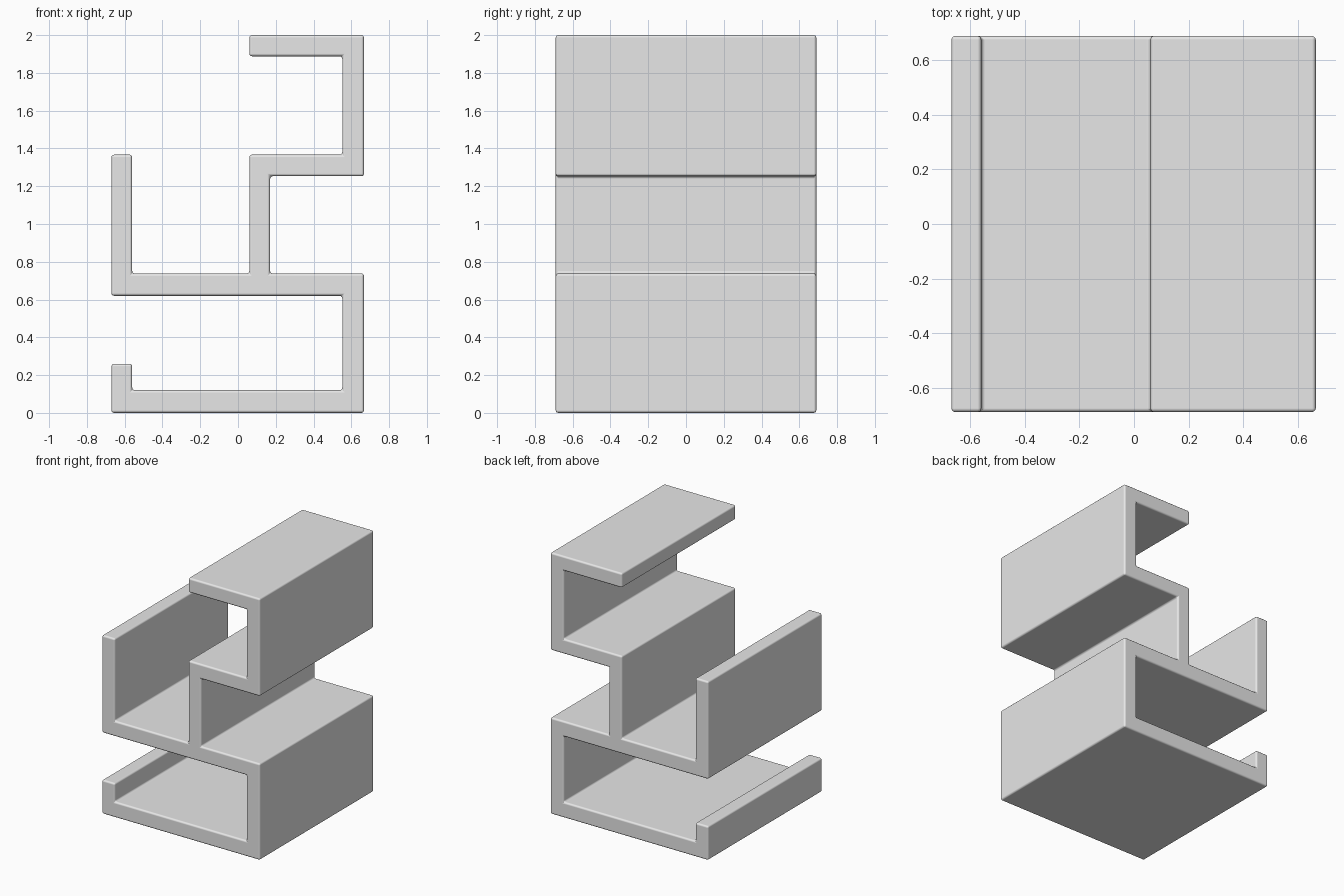
import bpy
import bmesh

cube = bpy.data.objects.get("Cube")
if cube:
    bpy.data.objects.remove(cube, do_unlink=True)

# Plain grey material
grey = bpy.data.materials.new("light_grey")
grey.use_nodes = True
colour = (0.8, 0.8, 0.8, 1.0)
grey.diffuse_color = colour
grey.node_tree.nodes["Principled BSDF"].inputs["Base Color"].default_value = colour

# Wall positions across the width (outer and inner faces)
left, left_in = -0.67, -0.56
mid, mid_in = 0.06, 0.17
right_in, right = 0.552, 0.667
half_depth = 0.69

# Shelf heights (underside and top of each)
base_top, lip_top = 0.12, 0.26
tray_under, tray_top = 0.62, 0.738
step_under, step_top = 1.253, 1.367
hook_under, top = 1.888, 2.0

# Outline of the folded bracket, counter-clockwise from the front
outline = [
    (left, 0), (right, 0),
    (right, tray_top), (mid_in, tray_top),
    (mid_in, step_under), (right, step_under),
    (right, top), (mid, top),
    (mid, hook_under), (right_in, hook_under),
    (right_in, step_top), (mid, step_top),
    (mid, tray_top), (left_in, tray_top),
    (left_in, step_top), (left, step_top),
    (left, tray_under), (right_in, tray_under),
    (right_in, base_top), (left_in, base_top),
    (left_in, lip_top), (left, lip_top),
]

# Extrude the outline from front to back
bm = bmesh.new()
front = bm.faces.new([bm.verts.new((x, -half_depth, z)) for x, z in outline])
swept = bmesh.ops.extrude_face_region(bm, geom=[front], use_keep_orig=True)
moved = [v for v in swept["geom"] if isinstance(v, bmesh.types.BMVert)]
bmesh.ops.translate(bm, verts=moved, vec=(0, 2 * half_depth, 0))
bmesh.ops.recalc_face_normals(bm, faces=bm.faces)
mesh = bpy.data.meshes.new("folded_bracket")
bm.to_mesh(mesh)
bm.free()
mesh.materials.append(grey)

bracket = bpy.data.objects.new("folded_bracket", mesh)
bpy.context.collection.objects.link(bracket)

# Softly rounded edges with flat faces kept flat
mesh.shade_smooth()
bevel = bracket.modifiers.new("rounded_edges", "BEVEL")
bevel.width = 0.014
bevel.segments = 3
bevel.limit_method = "ANGLE"
bevel.harden_normals = True
